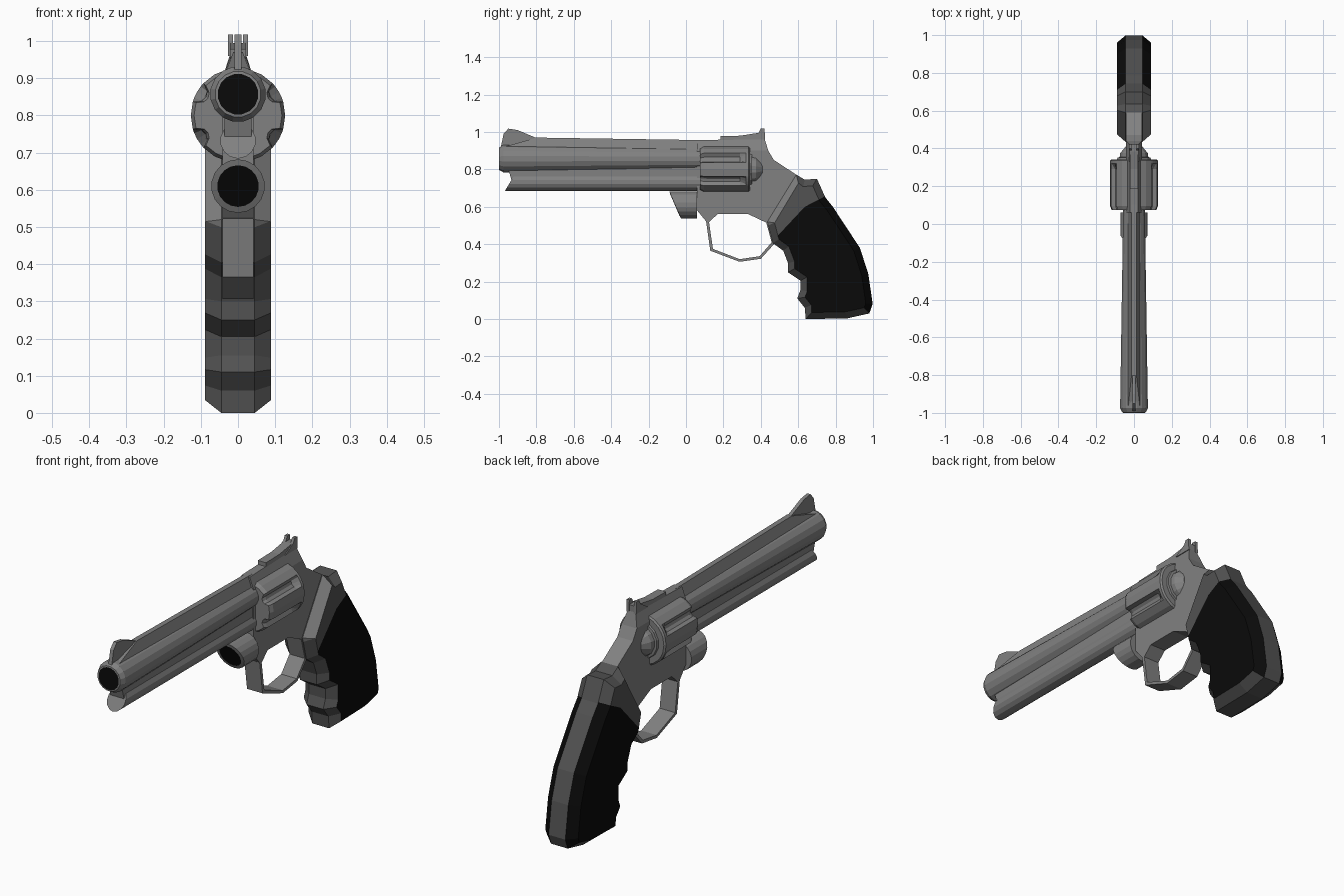
import bpy, bmesh, math
from mathutils import Vector

if "Cube" in bpy.data.objects:
    bpy.data.objects.remove(bpy.data.objects["Cube"])


def material(name, v):
    m = bpy.data.materials.new(name)
    m.diffuse_color = (v, v, v, 1)
    m.use_nodes = True
    m.node_tree.nodes["Principled BSDF"].inputs["Base Color"].default_value = m.diffuse_color
    return m


METAL = material("grey_metal", 0.22)
GRIP = material("dark_grey_grip", 0.085)
BLACK = material("black", 0.003)


def finish(bm, name, mats, rule=None):
    bmesh.ops.recalc_face_normals(bm, faces=bm.faces)
    bm.normal_update()
    if rule:
        for f in bm.faces:
            f.material_index = rule(f)
    me = bpy.data.meshes.new(name)
    bm.to_mesh(me)
    bm.free()
    for m in mats:
        me.materials.append(m)
    ob = bpy.data.objects.new(name, me)
    bpy.context.collection.objects.link(ob)
    return ob


def loft(rings, closed=False):
    """Bridge equal-length rings of points; cap the ends unless closed."""
    bm = bmesh.new()
    vs = [[bm.verts.new(p) for p in r] for r in rings]
    n = len(vs[0])
    pairs = list(zip(vs, vs[1:])) + ([(vs[-1], vs[0])] if closed else [])
    for a, b in pairs:
        for i in range(n):
            j = (i + 1) % n
            bm.faces.new((a[i], a[j], b[j], b[i]))
    if not closed:
        bm.faces.new(vs[0])
        bm.faces.new(vs[-1])
    return bm


def prism(outline, half, x=0):
    """Side outline of (y, z) points extruded across x."""
    return loft([[(x + s * half, y, z) for y, z in outline] for s in (-1, 1)])


def inset(outline, d):
    """Mitred inward offset of a clockwise outline."""
    out = []
    for i, p in enumerate(outline):
        p = Vector(p)
        a = (p - Vector(outline[i - 1])).normalized()
        b = (Vector(outline[(i + 1) % len(outline)]) - p).normalized()
        na, nb = Vector((a.y, -a.x)), Vector((b.y, -b.x))
        m = (na + nb).normalized()
        out.append(tuple(p + m * min(d / max(m.dot(na), 0.5), 1.3 * d)))
    return out


def lathe(profile, cz, n=16, shear=0.0):
    """Round part along y from (y, radius) pairs; shear slants the front rings."""
    rings = []
    for k, (y, r) in enumerate(profile):
        s = shear if k < len(profile) - 1 else 0
        ring = []
        for i in range(n):
            t = 2 * math.pi * (i + 0.5) / n
            z = r * math.sin(t)
            ring.append((r * math.cos(t), y - s * z, cz + z))
        rings.append(ring)
    return loft(rings)


def front_disc(f):
    return 1 if len(f.verts) > 4 and f.normal.y < -0.5 else 0


# Barrel with dark bore, and the lug and web under it
finish(lathe([(-1.0, 0.055), (-0.999, 0.062), (-0.975, 0.075), (0.1, 0.058)], 0.857),
       "barrel", [METAL, BLACK], front_disc)
finish(lathe([(-0.94, 0.048), (0.1, 0.048)], 0.732, 14, -0.6), "under_lug", [METAL])
finish(prism([(-0.96, 0.84), (0.1, 0.84), (0.1, 0.73), (-0.93, 0.73)], 0.036),
       "barrel_web", [METAL])

# Tapered rib and front sight
rib = prism([(-0.985, 0.90), (-0.975, 0.92), (-0.8, 0.97), (0.19, 0.955), (0.19, 0.90)], 0.032)
for v in rib.verts:
    if v.co.z > 0.94:
        v.co.x *= 0.4
finish(rib, "top_rib", [METAL])
finish(prism([(-0.99, 0.92), (-0.975, 0.99), (-0.95, 1.018), (-0.9, 1.01),
              (-0.8, 0.968), (-0.78, 0.92)], 0.009), "front_sight", [METAL])

# Round housing under the frame with a slanted dark lens
finish(lathe([(-0.06, 0.056), (-0.058, 0.072), (0.06, 0.072)], 0.61, 18, 0.43),
       "lower_housing", [METAL, BLACK], front_disc)

# Frame, narrowed along the top strap
frame = prism([(0.06, 0.955), (0.38, 0.965), (0.42, 0.965), (0.44, 0.90), (0.47, 0.85),
               (0.60, 0.765), (0.62, 0.70), (0.50, 0.48), (0.44, 0.51), (0.33, 0.562),
               (0.17, 0.562), (0.12, 0.515), (0.105, 0.525), (0.06, 0.58)], 0.042)
bmesh.ops.bisect_plane(frame, geom=frame.verts[:] + frame.edges[:] + frame.faces[:],
                       plane_co=(0, 0, 0.90), plane_no=(0, 0, 1))
for v in frame.verts:
    if v.co.z > 0.93:
        v.co.x *= 0.5
finish(frame, "frame", [METAL])

# Rear sight: base and two prongs
finish(prism([(0.185, 0.95), (0.185, 0.978), (0.29, 0.98), (0.385, 0.995),
              (0.42, 0.995), (0.42, 0.95)], 0.022), "rear_sight_base", [METAL])
for side, x in (("left", -0.02), ("right", 0.02)):
    finish(prism([(0.33, 0.96), (0.39, 0.998), (0.40, 1.018), (0.42, 1.018), (0.423, 0.96)],
                 0.007, x), side + "_rear_sight", [METAL])

# Fluted cylinder: six hollows open to the front, full ring at the rear
rings = []
for y, scale, depth in ((0.075, 0.93, 0.025), (0.095, 1, 0.027), (0.29, 1, 0.025),
                        (0.32, 1, 0), (0.335, 1, 0), (0.342, 0.94, 0)):
    ring = []
    for k in range(6):
        for da, d in ((-17, 0), (0, 0), (17, 0), (22, 0.8), (30, 1), (38, 0.8)):
            t = math.radians(60 * k + da)
            r = 0.127 * scale - depth * d
            ring.append((r * math.cos(t), y, 0.80 + r * math.sin(t)))
    rings.append(ring)
finish(loft(rings), "fluted_cylinder", [METAL])
finish(lathe([(0.33, 0.095), (0.352, 0.09), (0.354, 0.078), (0.375, 0.075), (0.41, 0.045)],
             0.80, 14), "recoil_shield", [METAL])

# Trigger guard strip
guard = [(0.105, 0.54), (0.13, 0.365), (0.286, 0.306), (0.40, 0.322), (0.475, 0.405),
         (0.44, 0.53)]
inner = [(0.12, 0.54), (0.144, 0.375), (0.287, 0.32), (0.394, 0.336), (0.458, 0.41),
         (0.425, 0.53)]
finish(prism(guard + inner[::-1], 0.042), "trigger_guard", [METAL])

# Grip with finger grooves and chamfered edges
outline = [(0.59, 0.772), (0.635, 0.745), (0.70, 0.75), (0.745, 0.65), (0.785, 0.60),
           (0.93, 0.38), (0.975, 0.24), (0.998, 0.08), (0.98, 0.03), (0.86, 0.003),
           (0.64, 0.0), (0.635, 0.06), (0.595, 0.11), (0.612, 0.155), (0.612, 0.205),
           (0.545, 0.25), (0.545, 0.30), (0.52, 0.365), (0.465, 0.405), (0.435, 0.52)]
core = inset(outline, 0.036)
grip = loft([[(x, y, z) for y, z in pts] for x, pts in
             ((-0.089, core), (-0.045, outline), (0.045, outline), (0.089, core))])
# Cut lines that bound the upper edge of the black panel
for co, no in (((0, 0.635, 0.60), (0, -0.75, 0.70)), ((0, 0.635, 0.60), (0, -0.46, 0.89))):
    bmesh.ops.bisect_plane(grip, geom=grip.verts[:] + grip.edges[:] + grip.faces[:],
                           plane_co=co, plane_no=no)


def grip_colour(f):
    c, n = f.calc_center_median(), f.normal
    dy, dz = c.y - 0.635, c.z - 0.60
    below = -0.75 * dy + 0.70 * dz < 0 and -0.46 * dy + 0.89 * dz < 0
    flat = abs(n.x) > 0.98
    rear = abs(n.x) > 0.2 and n.y > 0.2 and c.y > 0.7 and c.z > 0.06
    if below and (flat or rear):
        return 1
    if n.y < -0.2 and c.z > 0.50 and abs(n.x) > 0.2 and c.y < 0.65:
        return 2
    return 0


finish(grip, "grip", [GRIP, BLACK, METAL], grip_colour)
